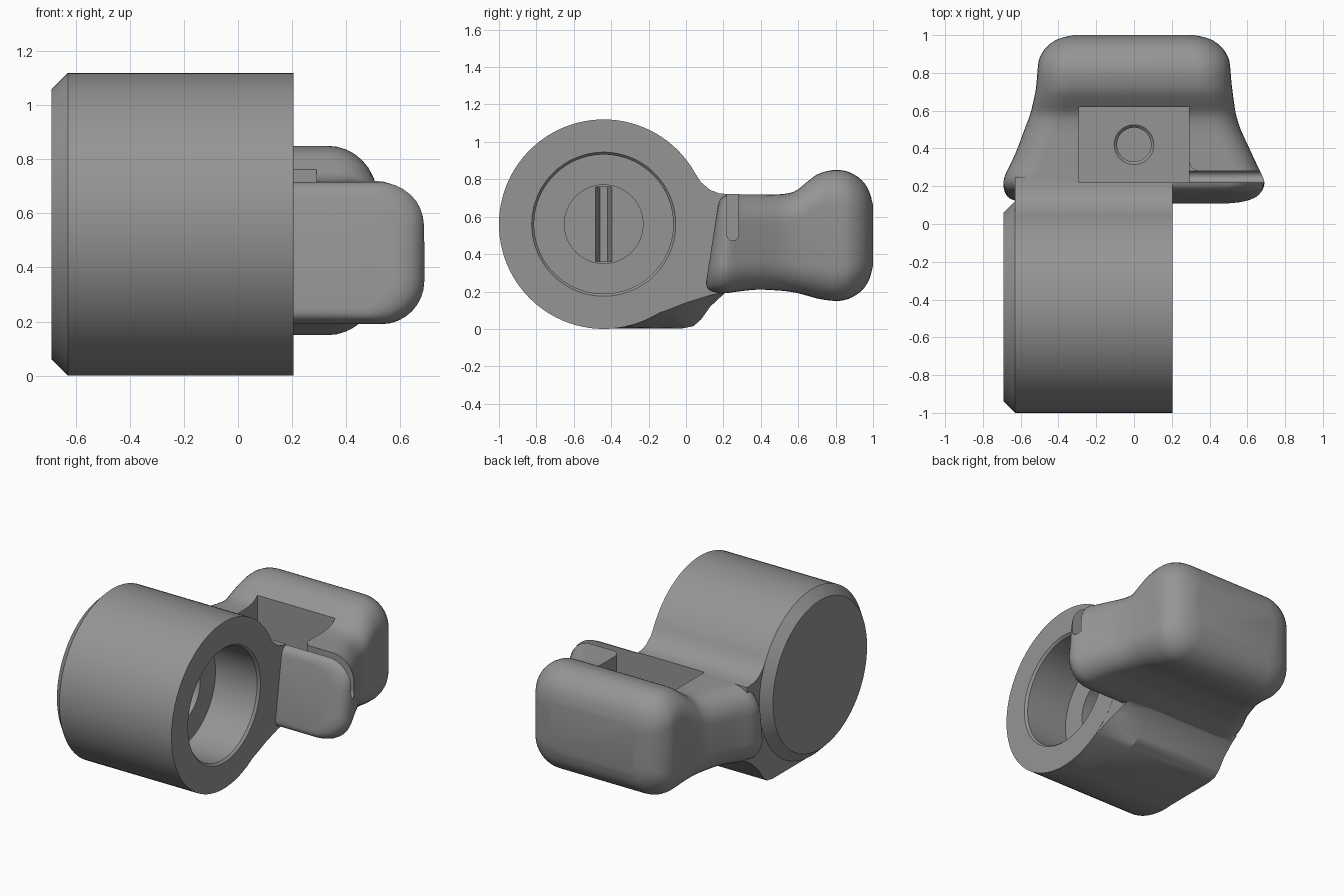
import bpy, bmesh, math
from mathutils import Vector

if "Cube" in bpy.data.objects:
    bpy.data.objects.remove(bpy.data.objects["Cube"])

grey = bpy.data.materials.new("grey plastic")
grey.diffuse_color = (0.3, 0.3, 0.3, 1)
grey.use_nodes = True
grey.node_tree.nodes["Principled BSDF"].inputs["Base Color"].default_value = grey.diffuse_color
CY, CZ, R = -0.44, 0.56, 0.56          # barrel axis and radius


def loft(name, rings):
    """Closed solid skinned through rings of equal point count."""
    bm = bmesh.new()
    vs = [[bm.verts.new(p) for p in ring] for ring in rings]
    n = len(rings[0])
    for a, b in zip(vs, vs[1:]):
        for i in range(n):
            j = (i + 1) % n
            bm.faces.new((a[i], a[j], b[j], b[i]))
    bm.faces.new(vs[0])
    bm.faces.new(vs[-1])
    bmesh.ops.recalc_face_normals(bm, faces=bm.faces)
    me = bpy.data.meshes.new(name)
    bm.to_mesh(me)
    bm.free()
    me.materials.append(grey)
    ob = bpy.data.objects.new(name, me)
    bpy.context.collection.objects.link(ob)
    return ob


def turned(name, stations, n=96):
    """Round solid along x; stations are (x, radius)."""
    return loft(name, [[(x, CY + r * math.cos(2 * math.pi * i / n),
                         CZ + r * math.sin(2 * math.pi * i / n)) for i in range(n)]
                       for x, r in stations])


def upright(name, pts, z0, z1):
    return loft(name, [[(x, y, z) for x, y in pts] for z in (z0, z1)])


def box(name, x0, x1, y0, y1, z0, z1):
    return upright(name, [(x0, y0), (x1, y0), (x1, y1), (x0, y1)], z0, z1)


def combine(target, other, op):
    bpy.context.view_layer.objects.active = target
    m = target.modifiers.new(op, 'BOOLEAN')
    m.operation, m.solver, m.object = op, 'EXACT', other
    bpy.ops.object.modifier_apply(modifier=m.name)
    bpy.data.objects.remove(other)


# Barrel with a chamfered closed end
body = turned("clamp_body", [(-0.69, 0.5), (-0.63, R), (0.205, R)])

# Web that blends barrel into grip, with a foot tapering away to the open end
top = [(-0.12, 0.85), (0.045, 0.838), (0.08, 0.785), (0.13, 0.742), (0.18, 0.724),
       (0.25, 0.72), (0.25, 0.22)]
foot = [(0.2, 0.185), (0.13, 0.12), (0.08, 0.05), (0.04, 0.015), (-0.02, 0.003), (-0.42, 0.003)]
slim = [(0.2, 0.195), (0.13, 0.18), (0.08, 0.165), (0.0, 0.14), (-0.1, 0.1), (-0.38, 0.008)]
web = loft("web", [[(x, y, z) for y, z in top + low + [(-0.3, 0.12)]]
                   for x, low in ((-0.63, foot), (0.03, foot), (0.204, slim))])

# Grip: rounded-rectangle sections (y, left, right, bottom, top, corner radius)
keys = [(0.10, -.60, .57, .25, .66, .12), (0.11, -.65, .62, .22, .69, .15),
        (0.14, -.68, .665, .20, .71, .16), (0.20, -.69, .69, .19, .72, .16),
        (0.28, -.67, .665, .20, .72, .16), (0.38, -.625, .62, .21, .72, .16),
        (0.50, -.58, .565, .205, .72, .16), (0.58, -.55, .54, .195, .735, .16),
        (0.64, -.535, .53, .18, .78, .17), (0.70, -.522, .522, .163, .825, .18),
        (0.76, -.515, .515, .153, .845, .18), (0.82, -.51, .51, .15, .85, .18),
        (0.88, -.50, .50, .165, .835, .18), (0.94, -.46, .46, .205, .795, .16),
        (0.98, -.40, .40, .265, .735, .12), (1.00, -.32, .32, .34, .66, .06)]


def smooth_keys(k, steps=3):
    out = []
    for i in range(len(k) - 1):
        a, b, c, d = (Vector(k[max(0, min(len(k) - 1, i + o))]) for o in (-1, 0, 1, 2))
        for s in range(steps):
            t = s / steps
            out.append(0.5 * (2 * b + (c - a) * t + (2 * a - 5 * b + 4 * c - d) * t * t
                              + (3 * b - a - 3 * c + d) * t ** 3))
    return out + [Vector(k[-1])]


def section(y, xl, xr, zb, zt, r, n=8):
    pts = []
    for cx, cz, a0 in ((xr - r, zt - r, 0), (xl + r, zt - r, 90),
                       (xl + r, zb + r, 180), (xr - r, zb + r, 270)):
        for i in range(n + 1):
            a = math.radians(a0 + 90 * i / n)
            x, z = cx + r * math.cos(a), cz + r * math.sin(a)
            lean = 0.08 * max(0, min(1, (0.3 - y) / 0.2)) * (z - 0.2) / 0.52
            pts.append((x, y + lean, z))
    return pts


grip = loft("grip", [section(*k) for k in smooth_keys(keys)])
combine(body, web, 'UNION')
combine(body, grip, 'UNION')

# Stepped bore with a screwdriver slot in its floor
combine(body, turned("bore", [(-0.12, 0.372), (0.19, 0.372), (0.206, 0.386), (0.3, 0.386)]), 'DIFFERENCE')
combine(body, turned("inner_bore", [(-0.45, 0.21), (0.0, 0.21)]), 'DIFFERENCE')
slot = loft("slot", [[(x, CY - w, CZ - 0.2), (x, CY + w, CZ - 0.2), (x, CY + w, CZ + 0.2),
                      (x, CY - w, CZ + 0.2)] for x, w in ((-0.55, 0.02), (-0.44, 0.046))])
combine(body, slot, 'DIFFERENCE')

# Top pocket, side channel with a rounded floor and a screw hole
combine(body, box("pocket", -0.29, 0.29, 0.22, 0.62, 0.45, 1.2), 'DIFFERENCE')
corner = [(0.35 - 0.06 * math.sin(math.radians(a)), 0.34 - 0.06 * math.cos(math.radians(a)))
          for a in range(0, 91, 15)]
combine(body, upright("channel", [(0.28, 0.22), (0.9, 0.22), (0.9, 0.28)] + corner
                      + [(0.28, 0.34)], 0.5, 1.2), 'DIFFERENCE')
floor = [(0.25 + 0.03 * math.cos(math.radians(a)), 0.501 + 0.03 * math.sin(math.radians(a)))
         for a in range(180, 361, 20)]
combine(body, loft("channel_floor", [[(x, y, z) for y, z in floor] for x in (0.28, 0.9)]),
        'DIFFERENCE')
hole = loft("hole", [[(r * math.cos(i * math.pi / 24), 0.42 + r * math.sin(i * math.pi / 24), z)
                      for i in range(48)]
                     for z, r in ((0.33, 0.09), (0.435, 0.09), (0.451, 0.106), (0.5, 0.106))])
combine(body, hole, 'DIFFERENCE')

# Smooth curved skins, crisp edges
bpy.ops.object.select_all(action='DESELECT')
body.select_set(True)
bpy.context.view_layer.objects.active = body
bpy.ops.object.shade_smooth_by_angle(angle=math.radians(30))
